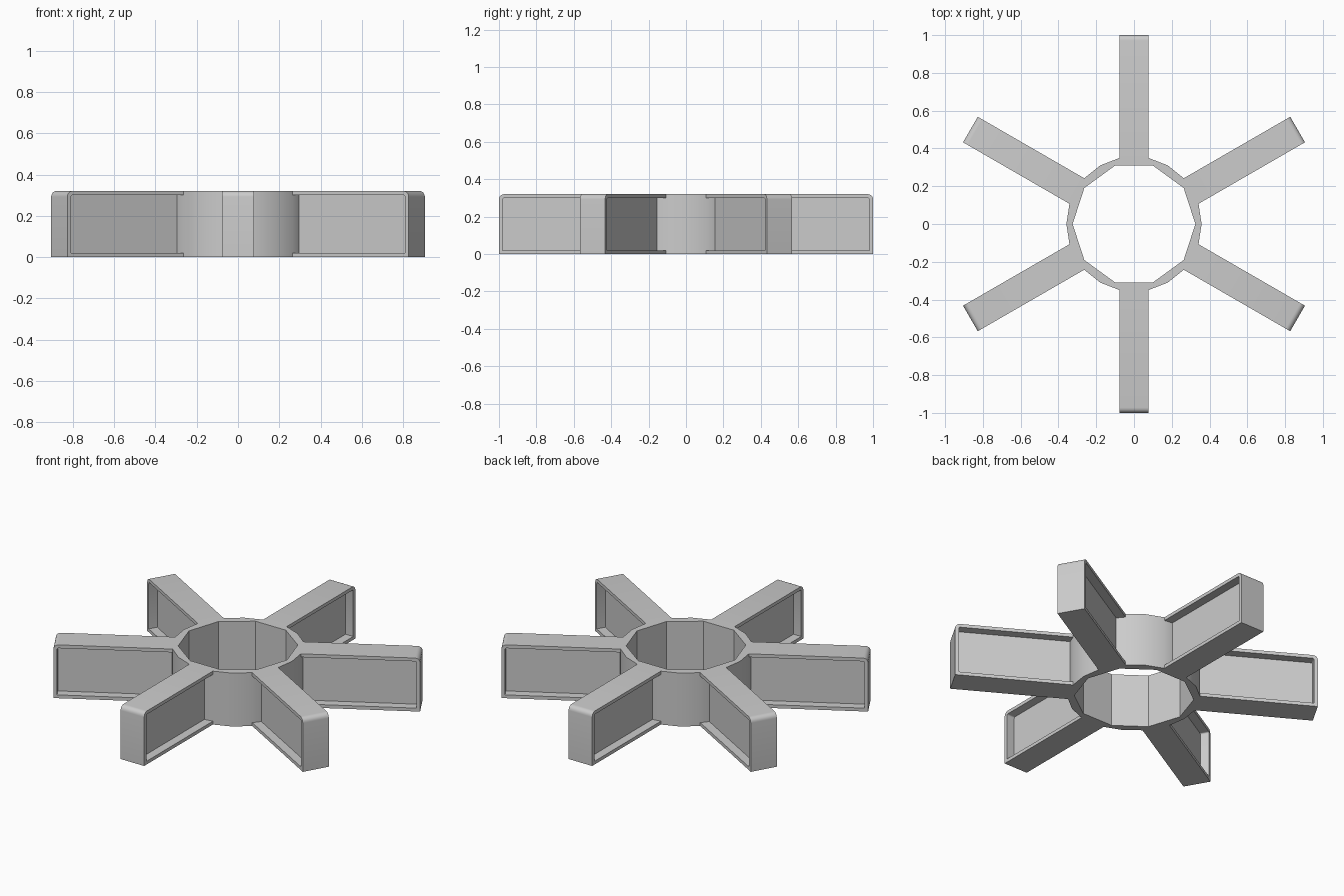
import bpy, bmesh, math
from mathutils import Matrix

if "Cube" in bpy.data.objects:
    bpy.data.objects.remove(bpy.data.objects["Cube"])

HEIGHT, HUB_R, HOLE_R = 0.32, 0.358, 0.325
HALF_W, WEB, WALL = 0.078, 0.027, 0.02
START, END, ROUND = 0.343, 1.0, 0.028

grey = bpy.data.materials.new("Plain grey")
grey.use_nodes = True
colour = (0.6, 0.6, 0.6, 1)
grey.diffuse_color = colour
grey.node_tree.nodes["Principled BSDF"].inputs["Base Color"].default_value = colour


def add_object(name, bm):
    bmesh.ops.recalc_face_normals(bm, faces=bm.faces)
    mesh = bpy.data.meshes.new(name)
    bm.to_mesh(mesh)
    bm.free()
    mesh.materials.append(grey)
    obj = bpy.data.objects.new(name, mesh)
    bpy.context.collection.objects.link(obj)
    bpy.ops.object.select_all(action='DESELECT')
    obj.select_set(True)
    bpy.context.view_layer.objects.active = obj
    bpy.ops.object.shade_smooth_by_angle(angle=math.radians(30))
    return obj


def loop(bm, points):
    verts = [bm.verts.new(p) for p in points]
    return [bm.edges.new((v, verts[i - 1])) for i, v in enumerate(verts)]


def extrude(bm, faces, vec):
    new = bmesh.ops.extrude_face_region(bm, geom=faces)["geom"]
    bmesh.ops.translate(bm, vec=vec, verts=[g for g in new if isinstance(g, bmesh.types.BMVert)])


def arc(u, z, r, steps=5):
    """Quarter round from the outer side up to the top, inside corner (u, z)."""
    angles = [math.pi / 2 * i / steps for i in range(steps + 1)]
    return [(u - r + r * math.cos(a), z - r + r * math.sin(a)) for a in angles]


# Hub: round outside with a ten-sided hole
edge_a, web_a = math.asin(HALF_W / HUB_R), math.asin(WEB / HUB_R)
outer = []
for i in range(6):
    middle = math.radians(30 + 60 * i)
    for off in (-edge_a, -web_a, web_a, edge_a, math.radians(30)):
        outer.append((HUB_R * math.cos(middle + off), HUB_R * math.sin(middle + off), 0))
hole = [(HOLE_R * math.cos(math.radians(36 * i)), HOLE_R * math.sin(math.radians(36 * i)), 0)
        for i in range(10)]
bm = bmesh.new()
rims = loop(bm, outer) + loop(bm, hole)
bmesh.ops.triangle_fill(bm, edges=rims, use_beauty=True)
extrude(bm, bm.faces[:], (0, 0, HEIGHT))
add_object("hub", bm)

# Spoke: bottom, end and top flanges as one bent strip, with a thin web inside
bm = bmesh.new()
strip = [(START, 0), (END, 0)] + arc(END, HEIGHT, ROUND) + [(START, HEIGHT), (START, HEIGHT - WALL)]
strip += arc(END - WALL, HEIGHT - WALL, ROUND - WALL, 3)[::-1]
strip += [(END - WALL, WALL), (START, WALL)]
face = bm.faces.new([bm.verts.new((u, -HALF_W, z)) for u, z in strip])
extrude(bm, [face], (0, 2 * HALF_W, 0))
overlap = WALL / 2
length = END - START - overlap
web = bmesh.ops.create_cube(bm, size=1)["verts"]
bmesh.ops.scale(bm, vec=(length, 2 * WEB, HEIGHT - 2 * overlap), verts=web)
bmesh.ops.translate(bm, vec=(START + length / 2, 0, HEIGHT / 2), verts=web)
first = add_object("spoke_1", bm)

# Repeat the spoke around the hub
for i in range(6):
    spoke = first if i == 0 else first.copy()
    if i:
        spoke.name = f"spoke_{i + 1}"
        bpy.context.collection.objects.link(spoke)
    spoke.matrix_world = Matrix.Rotation(math.radians(30 + 60 * i), 4, 'Z')
